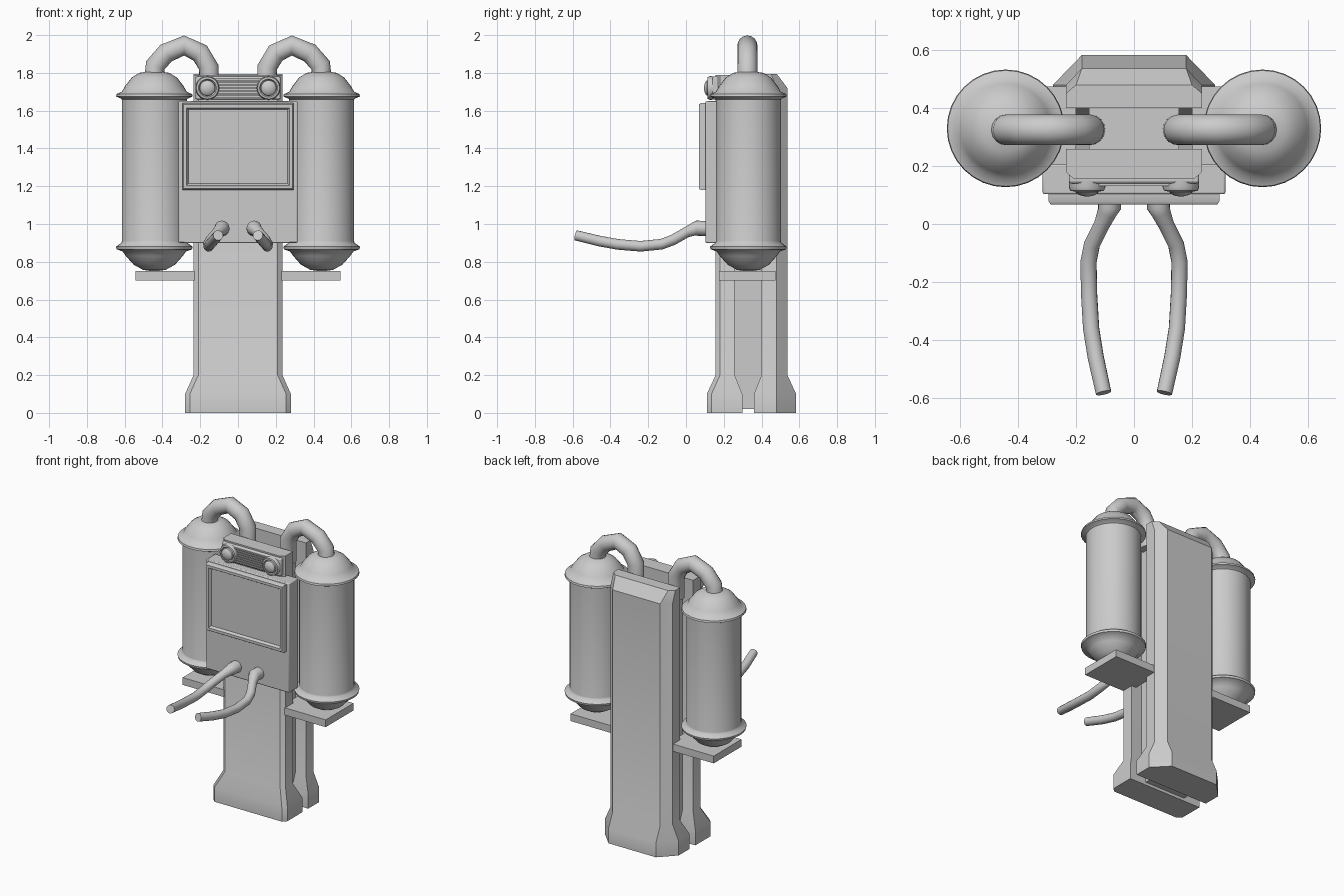
import bpy, bmesh, math
from mathutils import Vector

if "Cube" in bpy.data.objects:
    bpy.data.objects.remove(bpy.data.objects["Cube"])


def finish(name, bm, angle=35, bevel=0):
    bmesh.ops.recalc_face_normals(bm, faces=bm.faces[:])
    me = bpy.data.meshes.new(name)
    bm.to_mesh(me)
    bm.free()
    ob = bpy.data.objects.new(name, me)
    bpy.context.collection.objects.link(ob)
    if bevel:
        m = ob.modifiers.new("bevel", 'BEVEL')
        m.width, m.segments = bevel, 2
    bpy.ops.object.select_all(action='DESELECT')
    bpy.context.view_layer.objects.active = ob
    ob.select_set(True)
    bpy.ops.object.shade_smooth_by_angle(angle=math.radians(angle))
    return ob


def box(name, x0, x1, y0, y1, z0, z1, bevel=0):
    bm = bmesh.new()
    bmesh.ops.create_cube(bm, size=1)
    for v in bm.verts:
        v.co = ((x0 + x1) / 2 + v.co.x * (x1 - x0),
                (y0 + y1) / 2 + v.co.y * (y1 - y0),
                (z0 + z1) / 2 + v.co.z * (z1 - z0))
    return finish(name, bm, bevel=bevel)


def loft(name, rings, angle=35):
    bm = bmesh.new()
    loops = [[bm.verts.new(p) for p in r] for r in rings]
    n = len(loops[0])
    for a, b in zip(loops, loops[1:]):
        for i in range(n):
            j = (i + 1) % n
            bm.faces.new((a[i], a[j], b[j], b[i]))
    bm.faces.new(loops[0])
    bm.faces.new(loops[-1])
    return finish(name, bm, angle)


def lathe(name, profile, centre, axis='Z', n=32):
    # profile is (radius, distance along the axis)
    rings = []
    for r, h in profile:
        ring = []
        for i in range(n):
            a = 2 * math.pi * i / n
            c, s = r * math.cos(a), r * math.sin(a)
            p = Vector((c, s, h)) if axis == 'Z' else Vector((c, -h, s))
            ring.append(p + Vector(centre))
        rings.append(ring)
    return loft(name, rings, 40)


def tube(name, pts, radii, n=16):
    pts = [Vector(p) for p in pts]
    rings = []
    side = None
    for i, p in enumerate(pts):
        t = (pts[min(i + 1, len(pts) - 1)] - pts[max(i - 1, 0)]).normalized()
        if side is None:
            side = t.cross(Vector((0, 1, 0.3))).normalized()
        side = (side - t * side.dot(t)).normalized()
        up = t.cross(side)
        rings.append([p + radii[i] * (side * math.cos(2 * math.pi * k / n)
                                      + up * math.sin(2 * math.pi * k / n)) for k in range(n)])
    return loft(name, rings, 50)


def column_ring(z, half, inner, shoulder, half_outer, outer):
    return [(-half, inner, z), (half, inner, z), (half, shoulder, z),
            (half_outer, outer, z), (-half_outer, outer, z), (-half, shoulder, z)]


# Flared front and back columns with a post between
loft("back_column", [column_ring(0, .28, .36, .48, .18, .583),
                     column_ring(.1, .28, .36, .48, .18, .583),
                     column_ring(.2, .235, .40, .48, .18, .537),
                     column_ring(1.72, .235, .40, .48, .18, .537),
                     column_ring(1.795, .235, .40, .45, .2, .48)])
loft("front_column", [column_ring(0, .28, .298, .135, .255, .11),
                      column_ring(.1, .28, .298, .135, .255, .11),
                      column_ring(.2, .235, .258, .18, .21, .157),
                      column_ring(1.79, .235, .258, .18, .21, .157)])
box("centre_post", -.155, .155, .25, .41, .02, 1.7)

# Front panel with framed screen
box("front_panel", -.315, .315, .103, .205, .9, 1.65, .006)


def rect(hx, z0, z1, y):
    return [(-hx, y, z0), (hx, y, z0), (hx, y, z1), (-hx, y, z1)]


loft("screen", [rect(.295, 1.18, 1.64, .11), rect(.295, 1.18, 1.64, .078),
                rect(.288, 1.187, 1.633, .068), rect(.272, 1.205, 1.615, .068),
                rect(.262, 1.215, 1.605, .085)])

# Lamp bar: backing, grille slats, two round lamps
box("lamp_bar", -.225, .225, .14, .175, 1.66, 1.78, .008)
for i in range(7):
    z = 1.675 + i * .015
    box("grille_slat", -.12, .12, .132, .145, z - .004, z + .004)

TANK = [(.01, .75), (.06, .757), (.11, .785), (.15, .83), (.168, .855), (.2, .866),
        (.203, .88), (.175, .9), (.172, .91), (.172, 1.66), (.178, 1.665), (.203, 1.675),
        (.2, 1.688), (.172, 1.7), (.155, 1.73), (.12, 1.775), (.08, 1.8), (.01, 1.81)]
LAMP = [(.06, -.02), (.063, .025), (.058, .037), (.048, .039), (.042, .03),
        (.04, .042), (.028, .052), (.012, .056), (.002, .057)]
PIPE = [(.443, 1.77), (.438, 1.84), (.38, 1.905), (.285, 1.945), (.2, 1.905),
        (.155, 1.83), (.152, 1.68)]
HOSE = [(.085, .12, .975), (.085, .055, .978), (.093, .04, .972), (.11, .0, .955),
        (.145, -.07, .915), (.157, -.13, .893), (.155, -.24, .882),
        (.148, -.36, .892), (.132, -.46, .91), (.105, -.583, .94)]

for s, side in ((-1, "left"), (1, "right")):
    lathe(side + "_lamp", LAMP, (s * .162, .152, 1.72), 'Y', 20)
    # Tank, its shelf and the arched pipe on top
    lathe(side + "_tank", TANK, (s * .443, .33, 0))
    x0, x1 = sorted((s * .2, s * .543))
    box(side + "_shelf", x0, x1, .175, .475, .7, .75)
    tube(side + "_pipe", [(s * x, .325, z) for x, z in PIPE], [.053] * len(PIPE))
    # Hose arm with a thicker collar
    tube(side + "_hose", [(s * x, y, z) for x, y, z in HOSE],
         [.04, .04, .034] + [.028] * 6 + [.027])
